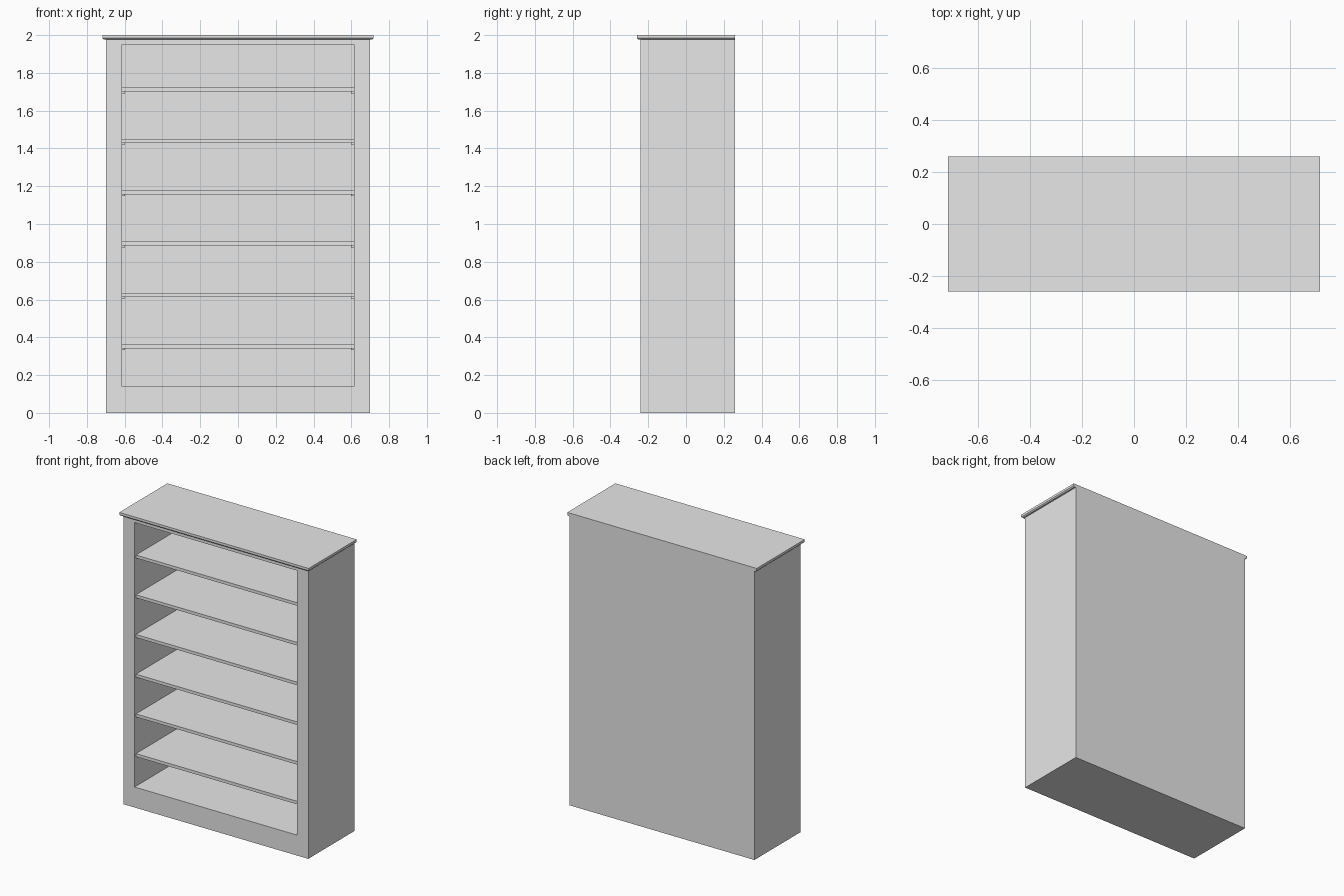
import bpy
import bmesh

default = bpy.data.objects.get("Cube")
if default:
    bpy.data.objects.remove(default, do_unlink=True)

grey = bpy.data.materials.new("light grey")
grey.use_nodes = True
grey.diffuse_color = (0.8, 0.8, 0.8, 1)
grey.node_tree.nodes["Principled BSDF"].inputs["Base Color"].default_value = (0.8, 0.8, 0.8, 1)


def finish(name, bm):
    bmesh.ops.recalc_face_normals(bm, faces=bm.faces)
    mesh = bpy.data.meshes.new(name)
    bm.to_mesh(mesh)
    bm.free()
    mesh.materials.append(grey)
    obj = bpy.data.objects.new(name, mesh)
    bpy.context.collection.objects.link(obj)
    return obj


def add_box(bm, x, y, z):
    """Add a box spanning the (low, high) pairs x, y and z."""
    verts = bmesh.ops.create_cube(bm, size=1)["verts"]
    for v in verts:
        for axis, (low, high) in enumerate((x, y, z)):
            v.co[axis] = high if v.co[axis] > 0 else low
    return verts


def box(name, x, y, z):
    bm = bmesh.new()
    add_box(bm, x, y, z)
    return finish(name, bm)


HALF, INNER = 0.70, 0.615        # outer and opening half widths
FRONT, BACK, INSIDE = -0.24, 0.26, 0.24
FLOOR, CEILING, BODY_TOP = 0.14, 1.95, 1.977

# Case: one solid with the opening pushed in from the front face
bm = bmesh.new()
add_box(bm, (-HALF, HALF), (FRONT, BACK), (0, BODY_TOP))
front = min(bm.faces, key=lambda f: f.calc_center_median().y)
bmesh.ops.inset_individual(bm, faces=[front], thickness=0.05)
for v in front.verts:
    v.co.x = INNER if v.co.x > 0 else -INNER
    v.co.z = CEILING if v.co.z > 1 else FLOOR
pocket = bmesh.ops.extrude_discrete_faces(bm, faces=[front])["faces"][0]
for v in pocket.verts:
    v.co.y = INSIDE
finish("case", bm)

# Top board: overhangs front and sides, lower edge chamfered, flush at the back
bm = bmesh.new()
add_box(bm, (-0.717, 0.717), (-0.26, BACK), (BODY_TOP, 2))
lower = [e for e in bm.edges
         if all(v.co.z < 1.99 for v in e.verts)
         and not all(v.co.y > 0 for v in e.verts)]
bmesh.ops.bevel(bm, geom=lower, offset=0.007, segments=1, affect='EDGES')
finish("top_board", bm)

# Shelves, each resting on a slim cleat at either end
for i in range(6):
    top = 0.363 + i * 0.2718
    under = top - 0.021
    box(f"shelf_{i + 1}", (-INNER, INNER), (FRONT + 0.015, INSIDE), (under, top))
    for side, start in (("left", INNER - 0.016), ("right", -INNER)):
        box(f"{side}_cleat_{i + 1}", (start, start + 0.016),
            (FRONT + 0.03, INSIDE), (under - 0.009, under))
